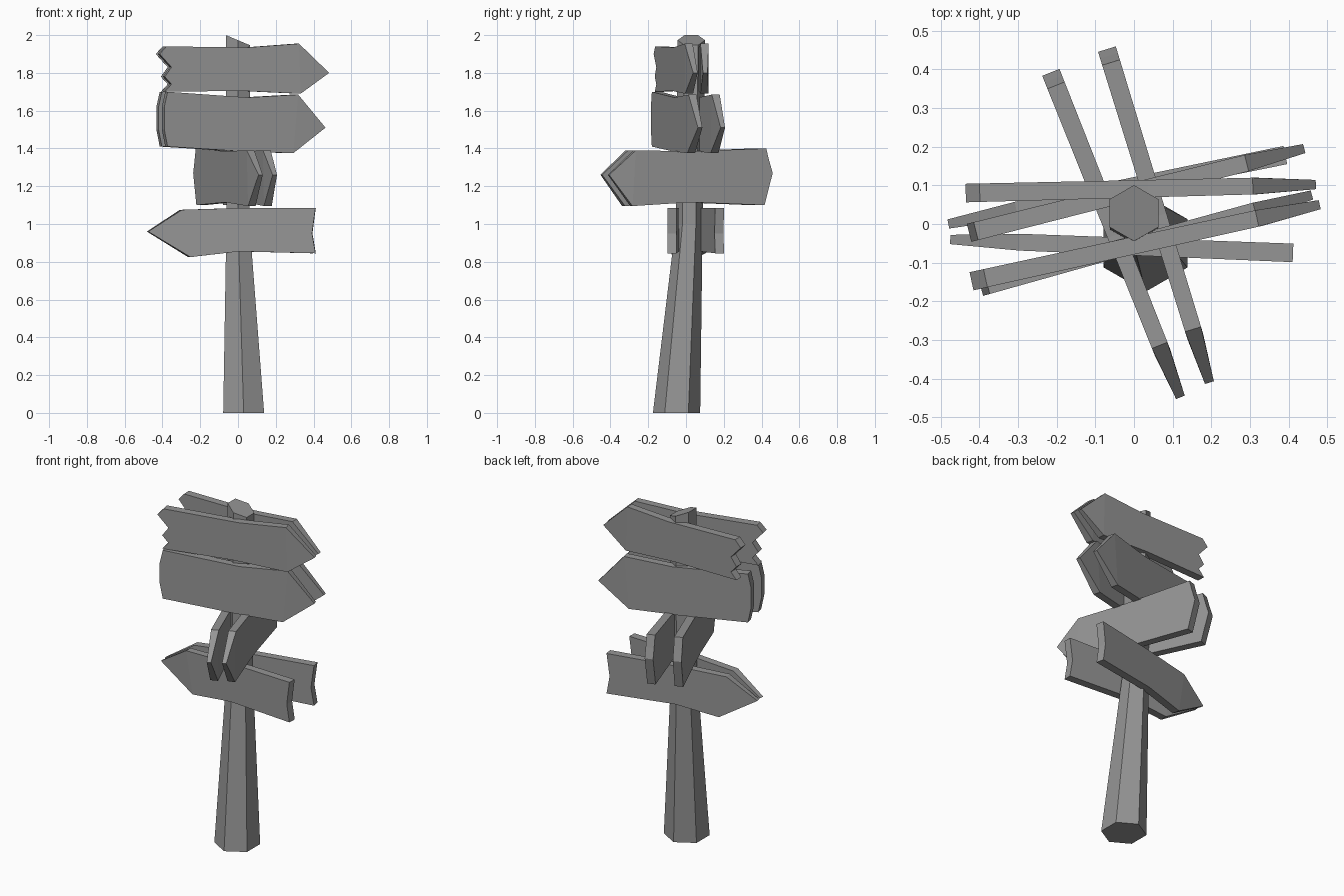
import bpy
import bmesh
from math import cos, sin, pi
from mathutils import Vector

cube = bpy.data.objects.get("Cube")
if cube:
    bpy.data.objects.remove(cube, do_unlink=True)

GREY = (0.3, 0.3, 0.3, 1.0)
grey = bpy.data.materials.new("plain_grey")
grey.diffuse_color = GREY
grey.use_nodes = True
grey.node_tree.nodes["Principled BSDF"].inputs["Base Color"].default_value = GREY


def finish(bm, name):
    """Turn a bmesh into a flat-shaded grey object."""
    bmesh.ops.recalc_face_normals(bm, faces=bm.faces)
    mesh = bpy.data.meshes.new(name)
    bm.to_mesh(mesh)
    bm.free()
    mesh.materials.append(grey)
    obj = bpy.data.objects.new(name, mesh)
    bpy.context.scene.collection.objects.link(obj)
    return obj


def make_post(name, sections, top_slope):
    """Leaning six-sided post; the last section is cut at a slant."""
    bm = bmesh.new()
    rings = []
    for cx, cy, z, radius in sections:
        slope = top_slope if z == sections[-1][2] else 0
        ring = []
        for i in range(6):
            angle = pi / 2 + i * pi / 3
            dx = radius * cos(angle)
            ring.append(bm.verts.new((cx + dx, cy + radius * sin(angle), z + slope * dx)))
        rings.append(ring)
    for low, high in zip(rings, rings[1:]):
        for i in range(6):
            j = (i + 1) % 6
            bm.faces.new((low[i], low[j], high[j], high[i]))
    bm.faces.new(rings[0])
    bm.faces.new(rings[-1])
    return finish(bm, name)


def make_board(name, tail, tip, style, thick=0.048, tip_thick=0.024):
    """Arrow board from tail to tip; it gets thinner past the shoulders."""
    start, end = Vector((*tail, 0)), Vector((*tip, 0))
    along = end - start
    side = Vector((-along.y, along.x, 0)).normalized()
    ragged = style["ragged_end"]
    mid, shoulder = style["middle"], style["shoulder"]
    # outline: ragged end downwards, lower edge, point, upper edge
    outline = ragged + [mid[1], shoulder[1], style["point"], shoulder[0], mid[0]]
    n = len(ragged)
    bm = bmesh.new()
    sheets = []
    for sign in (-1, 1):
        sheet = []
        for u, z in outline:
            width = tip_thick if u == 1 else thick * (1 - 0.12 * u)
            p = start + along * u + side * (sign * width / 2)
            sheet.append(bm.verts.new((p.x, p.y, z)))
        sheets.append(sheet)
        bm.faces.new(sheet[:n + 1] + [sheet[n + 4]])
        bm.faces.new((sheet[n], sheet[n + 1], sheet[n + 3], sheet[n + 4]))
        bm.faces.new(sheet[n + 1:n + 4])
    front, back = sheets
    for i in range(len(outline)):
        j = (i + 1) % len(outline)
        bm.faces.new((front[i], front[j], back[j], back[i]))
    return finish(bm, name)


# Outlines: (fraction along the board, height)
top_style = {
    "ragged_end": [(.04, 1.94), (0, 1.9), (.07, 1.83), (.03, 1.78), (.07, 1.74), (.03, 1.7)],
    "middle": [(.52, 1.935), (.48, 1.705)],
    "shoulder": [(.82, 1.955), (.83, 1.69)],
    "point": (1, 1.8),
}
upper_style = {
    "ragged_end": [(.03, 1.7), (.01, 1.62), (.01, 1.5), (.03, 1.41)],
    "middle": [(.52, 1.67), (.48, 1.385)],
    "shoulder": [(.83, 1.685), (.8, 1.375)],
    "point": (1, 1.51),
}
lower_style = {
    "ragged_end": [(.04, 1.4), (.02, 1.33), (0, 1.27), (.05, 1.1)],
    "middle": [(.5, 1.385), (.5, 1.115)],
    "shoulder": [(.84, 1.39), (.86, 1.095)],
    "point": (1, 1.26),
}
bottom_style = {
    "ragged_end": [(.01, 1.085), (.02, 1.02), (.03, .95), (.01, .845)],
    "middle": [(.44, 1.085), (.46, .855)],
    "shoulder": [(.8, 1.075), (.75, .825)],
    "point": (1, .96),
}

# Post
make_post("post", [(.03, -.05, 0, .125), (0, .017, 1, .071), (0, .028, 1.973, .0725)], -0.42)

# Boards, two per level, one on each side of the post
make_board("top_front_board", (-.42, -.148), (.48, .05), top_style)
make_board("top_back_board", (-.435, .08), (.47, .102), top_style)
make_board("upper_front_board", (-.405, -.165), (.46, .075), upper_style)
make_board("upper_back_board", (-.435, -.025), (.44, .195), upper_style)
make_board("lower_left_board", (-.07, .452), (.195, -.41), lower_style)
make_board("lower_right_board", (-.215, .392), (.12, -.448), lower_style)
make_board("bottom_front_board", (.42, -.075), (-.475, -.04), bottom_style)
make_board("bottom_back_board", (.4, .18), (-.48, 0), bottom_style)
